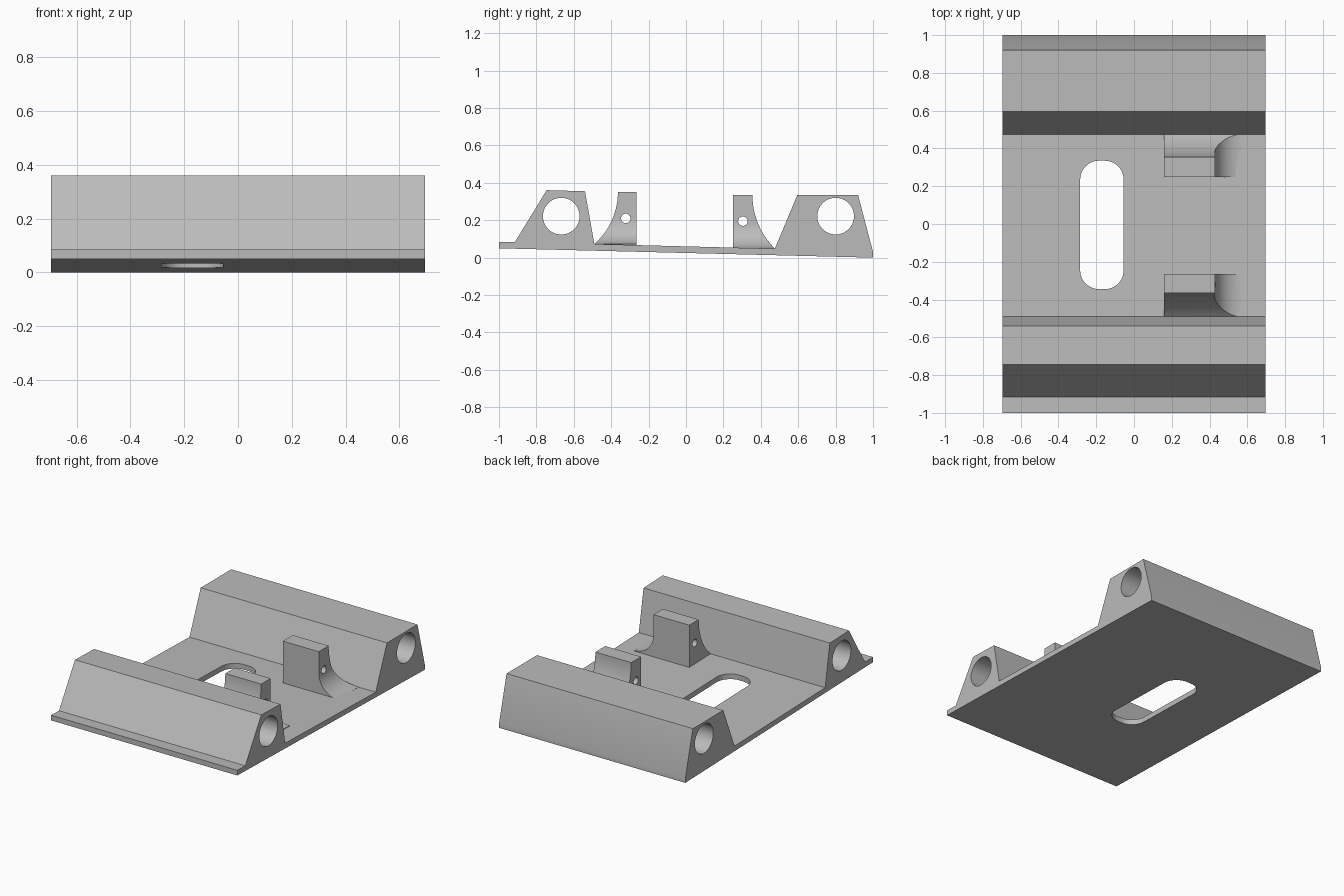
import bpy, bmesh, math
from mathutils import Vector

cube = bpy.data.objects.get("Cube")
if cube:
    bpy.data.objects.remove(cube, do_unlink=True)

grey = bpy.data.materials.new("light grey")
grey.use_nodes = True
colour = (0.5, 0.5, 0.5, 1)
grey.diffuse_color = colour
grey.node_tree.nodes["Principled BSDF"].inputs["Base Color"].default_value = colour

HALF_WIDTH = 0.695
AXES = {"x": ((0, 1, 0), (0, 0, 1), (1, 0, 0)),
        "y": ((1, 0, 0), (0, 0, 1), (0, 1, 0)),
        "z": ((1, 0, 0), (0, 1, 0), (0, 0, 1))}


def prism(name, outline, axis, start, end):
    """Extrude a closed 2D outline along an axis."""
    u, v, w = (Vector(a) for a in AXES[axis])
    bm = bmesh.new()
    face = bm.faces.new([bm.verts.new(u * a + v * b + w * start) for a, b in outline])
    new = bmesh.ops.extrude_face_region(bm, geom=[face])["geom"]
    bmesh.ops.translate(bm, vec=w * (end - start),
                        verts=[g for g in new if isinstance(g, bmesh.types.BMVert)])
    bmesh.ops.recalc_face_normals(bm, faces=bm.faces)
    mesh = bpy.data.meshes.new(name)
    bm.to_mesh(mesh)
    bm.free()
    mesh.materials.append(grey)
    obj = bpy.data.objects.new(name, mesh)
    bpy.context.collection.objects.link(obj)
    return obj


def arc(cx, cy, r, a0, a1, steps):
    """Points on an arc, angles in degrees."""
    angles = [math.radians(a0 + (a1 - a0) * i / steps) for i in range(steps + 1)]
    return [(cx + r * math.cos(a), cy + r * math.sin(a)) for a in angles]


def combine(obj, tool, operation):
    """Apply a boolean and discard the helper solid."""
    tool.hide_render = True
    mod = obj.modifiers.new("cut", "BOOLEAN")
    mod.object, mod.operation, mod.solver = tool, operation, "EXACT"
    bpy.context.view_layer.objects.active = obj
    bpy.ops.object.modifier_apply(modifier=mod.name)
    bpy.data.objects.remove(tool, do_unlink=True)


def bore(obj, y, z, r):
    """Round hole running from side to side."""
    hole = prism("bore_cutter", arc(y, z, r, 0, 360, 48)[:-1], "x", -1, 1)
    combine(obj, hole, "DIFFERENCE")


# Sloping bed with a trapezoid rail at each end
profile = [(-1, 0.05), (1, 0), (1, 0.03), (0.92, 0.335), (0.595, 0.335),
           (0.475, 0.048), (-0.49, 0.073), (-0.54, 0.355), (-0.745, 0.361),
           (-0.915, 0.083), (-1, 0.085)]
bed = prism("bed_with_rails", profile, "x", -HALF_WIDTH, HALF_WIDTH)
for y in (-0.667, 0.8):
    bore(bed, y, 0.222, 0.098)

# Rounded slot through the floor
r, slot = 0.1, []
for cx, cy, a in ((-0.155, 0.235, 0), (-0.185, 0.235, 90),
                  (-0.185, -0.245, 180), (-0.155, -0.245, 270)):
    slot += arc(cx, cy, r, a, a + 90, 12)
combine(bed, prism("slot_cutter", slot, "z", -0.2, 0.3), "DIFFERENCE")


def lug(name, side, inner, outer, foot, floor, top, pin_y, pin_z):
    """Upright lug, flared towards its rail and towards the left side."""
    drop, reach = top - floor, foot - outer
    radius = (drop ** 2 + reach ** 2) / (2 * reach)
    sweep = math.degrees(math.asin(drop / radius))
    base = floor - 0.018
    curve = arc(outer + radius, top, radius, 180, 180 + sweep, 16)
    outline = [(inner, base), (inner, top)] + curve + [(foot, base)]
    obj = prism(name, [(side * y, z) for y, z in outline], "x", 0.16, 0.65)
    flare = 0.14
    front = [(0.1, base - 0.1), (0.1, 0.5), (0.428, 0.5)]
    front += arc(0.428 + flare, floor + flare, flare, 180, 270, 16)
    front += [(0.428 + flare, base - 0.1)]
    combine(obj, prism("flare_cutter", front, "y", -0.7, 0.7), "INTERSECT")
    bore(obj, pin_y, pin_z, 0.025)
    return obj


front_lug = lug("front_lug", -1, 0.264, 0.364, 0.491, 0.072, 0.352, -0.322, 0.21)
rear_lug = lug("rear_lug", 1, 0.25, 0.355, 0.474, 0.05, 0.336, 0.304, 0.195)

# Smooth the bores and curves, keep the flats crisp
for obj in (bed, front_lug, rear_lug):
    bpy.ops.object.select_all(action="DESELECT")
    obj.select_set(True)
    bpy.context.view_layer.objects.active = obj
    bpy.ops.object.shade_smooth_by_angle(angle=math.radians(25))
